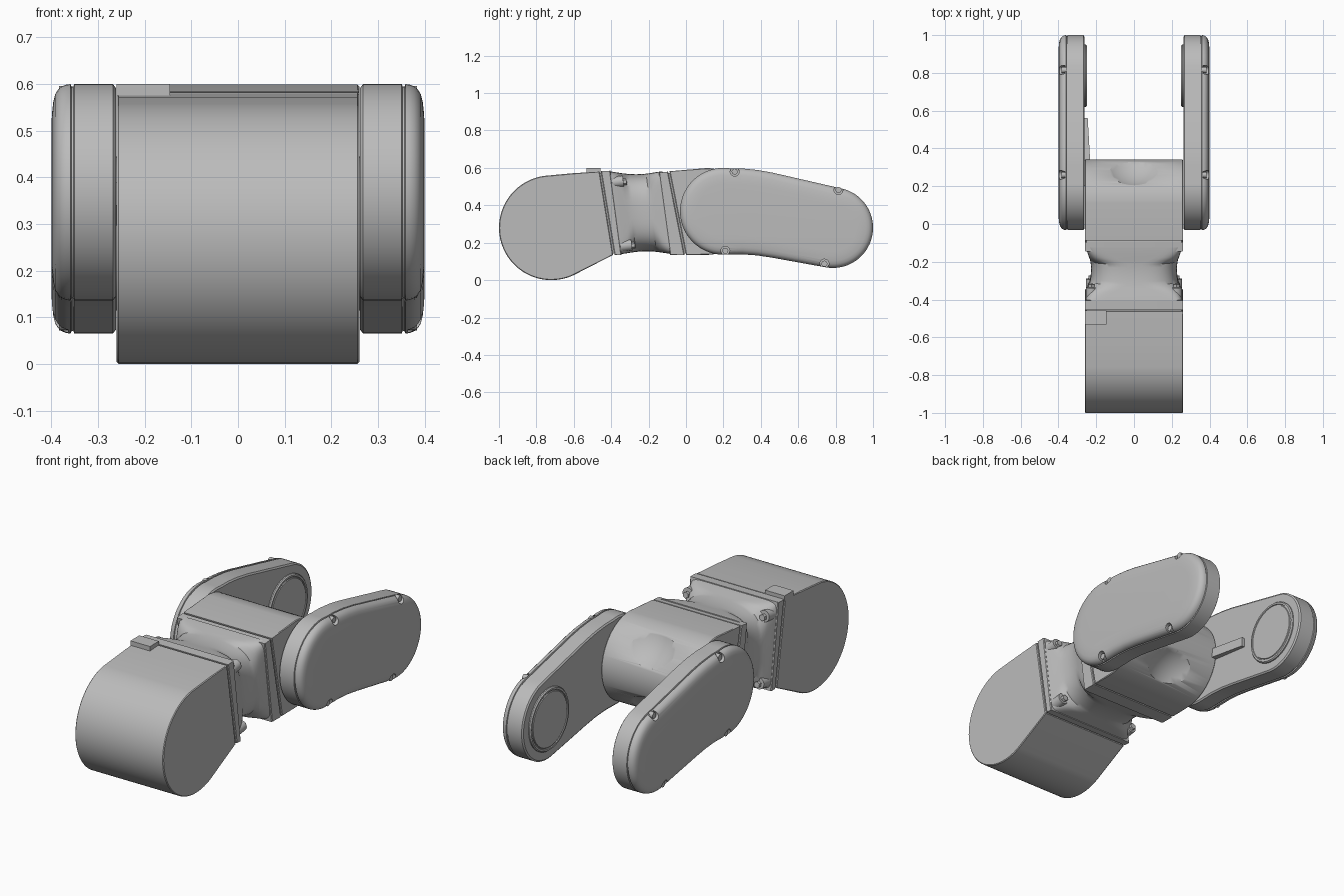
import bpy, bmesh
from math import sin, cos, pi, radians, hypot
from mathutils import Vector, Matrix

cube = bpy.data.objects.get("Cube")
if cube:
    bpy.data.objects.remove(cube)

GREY = (0.5, 0.5, 0.5, 1)
mat = bpy.data.materials.new("machine_grey")
mat.use_nodes = True
mat.diffuse_color = GREY
mat.node_tree.nodes["Principled BSDF"].inputs["Base Color"].default_value = GREY


def finish(name, bm, angle=30):
    bmesh.ops.recalc_face_normals(bm, faces=bm.faces)
    mesh = bpy.data.meshes.new(name)
    bm.to_mesh(mesh)
    bm.free()
    obj = bpy.data.objects.new(name, mesh)
    bpy.context.collection.objects.link(obj)
    mesh.materials.append(mat)
    bpy.ops.object.select_all(action='DESELECT')
    obj.select_set(True)
    bpy.context.view_layer.objects.active = obj
    bpy.ops.object.shade_smooth_by_angle(angle=radians(angle))
    return obj


def loft(name, rings, angle=30):
    """Skin a list of closed rings and cap both ends."""
    bm = bmesh.new()
    rows = [[bm.verts.new(p) for p in ring] for ring in rings]
    n = len(rows[0])
    for a, b in zip(rows, rows[1:]):
        for i in range(n):
            j = (i + 1) % n
            bm.faces.new((a[i], a[j], b[j], b[i]))
    bm.faces.new(rows[0])
    bm.faces.new(rows[-1])
    return finish(name, bm, angle)


def arc(cy, cz, r, start, end, steps):
    angles = [radians(start + (end - start) * i / steps) for i in range(steps + 1)]
    return [(cy + r * cos(a), cz + r * sin(a)) for a in angles]


def inset(pts, d):
    """Move each point of a counter-clockwise y-z profile inward by d."""
    out = []
    for i, (y, z) in enumerate(pts):
        (y0, z0), (y1, z1) = pts[i - 1], pts[(i + 1) % len(pts)]
        ty, tz = y1 - y0, z1 - z0
        k = d / hypot(ty, tz)
        out.append((y - tz * k, z + ty * k))
    return out


def profile_loft(name, pts, stations):
    """Stations are (x, inset) pairs along the width."""
    return loft(name, [[(x, y, z) for y, z in inset(pts, d)] for x, d in stations])


def slab(name, pts, half=0.26, edge=0.004):
    return profile_loft(name, pts, [(-half, edge), (-half + edge, 0),
                                    (half - edge, 0), (half, edge)])


def cylinder(name, center, r, length, axis, sides=24):
    bm = bmesh.new()
    turn = Vector((0, 0, 1)).rotation_difference(Vector(axis)).to_matrix().to_4x4()
    bmesh.ops.create_cone(bm, cap_ends=True, segments=sides, radius1=r, radius2=r,
                          depth=length, matrix=Matrix.Translation(center) @ turn)
    return finish(name, bm)


def cut(target, cutter):
    mod = target.modifiers.new("cut", 'BOOLEAN')
    mod.operation = 'DIFFERENCE'
    mod.solver = 'EXACT'
    mod.object = cutter
    bpy.context.view_layer.objects.active = target
    bpy.ops.object.modifier_apply(modifier=mod.name)
    bpy.data.objects.remove(cutter)


# Front housing: rounded drum running into a slanted back face
slab("front_housing", [(-0.39, 0.135), (-0.462, 0.58), (-0.60, 0.572)]
     + arc(-0.72, 0.28, 0.28, 98, 296, 48))

# Top tab on the front housing
bm = bmesh.new()
bmesh.ops.create_cube(bm, size=1, matrix=Matrix.Translation((-0.203, -0.495, 0.585))
                      @ Matrix.Diagonal((0.115, 0.075, 0.03, 1)))
finish("top_tab", bm)

# Slanted flanges on both sides of the neck
slab("front_flange", [(-0.345, 0.135), (-0.405, 0.585), (-0.455, 0.582), (-0.382, 0.135)])
slab("rear_flange", [(-0.008, 0.135), (-0.096, 0.58), (-0.145, 0.575), (-0.085, 0.135)])


# Neck: square ends that pinch to a rounded waist
def neck_ring(t, n=64):
    pinch = sin(pi * t) ** 1.2
    power = 2 / (14 - 10.9 * min(1, pinch * 1.25))
    ring = []
    for i in range(n):
        a = 2 * pi * (i + 0.5) / n
        c, s = cos(a), sin(a)
        x = (0.257 - 0.03 * pinch) * abs(c) ** power * (1 if c > 0 else -1)
        z = 0.36 + (0.222 - 0.016 * pinch) * abs(s) ** power * (1 if s > 0 else -1)
        ring.append((x, -0.385 + 0.29 * t + 0.135 * (0.36 - z), z))
    return ring


loft("neck", [neck_ring(i / 16) for i in range(17)], 40)

# Inner cores that close the seams behind and ahead of the flanges
for label, y in (("front_core", -0.42), ("rear_core", -0.05)):
    slab(label, [(y + 0.07, 0.142), (y + 0.01, 0.572), (y - 0.07, 0.572), (y, 0.142)], 0.252)

# Flange screws at the four corners
for x in (-0.225, 0.225):
    for y, z in ((-0.365, 0.525), (-0.32, 0.185)):
        cylinder("flange_screw", (x, y, z), 0.03, 0.06, (0, 1, 0.13))
        cylinder("flange_screw_tip", (x, y + 0.032, z), 0.017, 0.03, (0, 1, 0.13), 6)

# Rear hub: block ending in a rounded back with two shallow scoops
hub = slab("rear_hub", [(0.0, 0.135)] + arc(0.11, 0.367, 0.232, -90, 90, 36)
           + [(-0.088, 0.582)])
for side in (1, -1):
    bm = bmesh.new()
    spot = Vector((0, 0.11 + 0.435 * cos(0.75), 0.367 + 0.435 * sin(0.75) * side))
    bmesh.ops.create_uvsphere(bm, u_segments=48, v_segments=24, radius=0.24,
                              matrix=Matrix.Translation(spot))
    cut(hub, finish("scoop", bm))
bpy.ops.object.shade_smooth_by_angle(angle=radians(30))

# Side arms with seam groove, rounded outer cap, edge screws and pivot disc
arm_profile = (arc(0.20, 0.368, 0.232, 82, 270, 40) + [(0.30, 0.138), (0.38, 0.132), (0.46, 0.12)]
               + arc(0.785, 0.28, 0.215, 259, 438, 40) + [(0.46, 0.575), (0.38, 0.589), (0.30, 0.597)])
arm_stations = [(0.262, 0.008), (0.268, 0), (0.351, 0), (0.353, 0.005), (0.357, 0.005),
                (0.359, 0), (0.368, 0.001), (0.378, 0.005), (0.386, 0.012), (0.392, 0.022),
                (0.396, 0.038), (0.399, 0.065), (0.4, 0.09)]
screw_spots = ((0.26, 0.58), (0.815, 0.482), (0.21, 0.157), (0.74, 0.088))

for side, label in ((1, "left"), (-1, "right")):
    arm = profile_loft(label + "_arm", arm_profile, [(side * x, d) for x, d in arm_stations])
    for y, z in screw_spots:
        cut(arm, cylinder("notch", (side * 0.42, y, z), 0.024, 0.11, (1, 0, 0)))
        cylinder(label + "_arm_screw", (side * 0.371, y, z), 0.016, 0.026, (1, 0, 0), 16)
    bpy.ops.object.select_all(action='DESELECT')
    arm.select_set(True)
    bpy.context.view_layer.objects.active = arm
    bpy.ops.object.shade_smooth_by_angle(angle=radians(30))
    disc = arc(0.785, 0.28, 0.165, 0, 352.5, 47)
    profile_loft(label + "_pivot_disc", disc,
                 [(side * x, d) for x, d in ((0.27, 0), (0.256, 0), (0.25, 0.005), (0.25, 0.014),
                                             (0.254, 0.016), (0.254, 0.02), (0.25, 0.022))])

# Tapered cable ridge on the inside of the right arm
ridge = [(-0.27, 0.20), (-0.27, 0.56), (-0.245, 0.56), (-0.237, 0.42), (-0.225, 0.20)]
loft("cable_ridge", [[(x, y, z - 0.12 * (y - 0.2)) for x, y in ridge] for z in (0.34, 0.39)])
